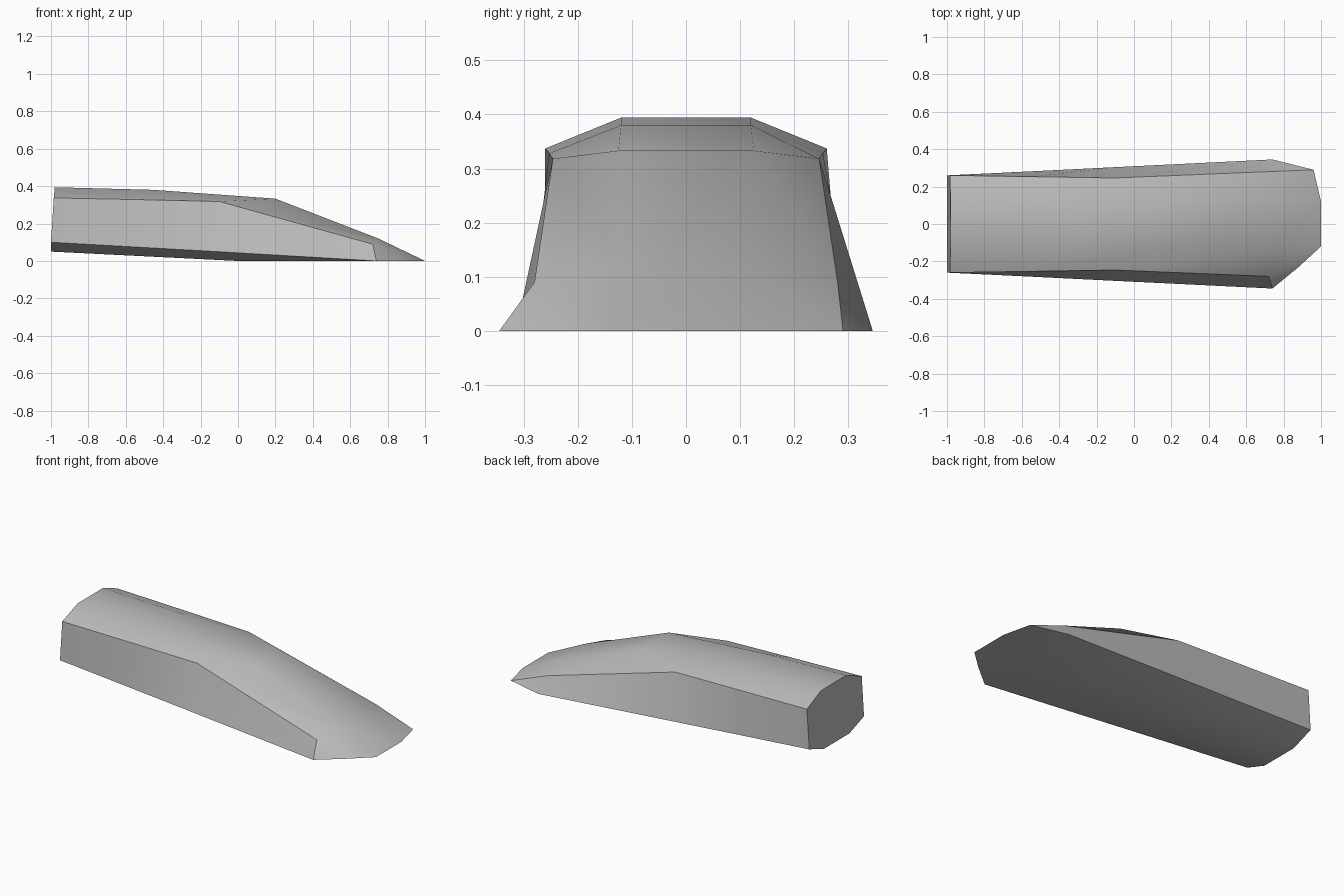
import bpy, bmesh, math

cube = bpy.data.objects.get("Cube")
if cube:
    bpy.data.objects.remove(cube)

# Plain grey material
grey = bpy.data.materials.new("plain grey")
grey.use_nodes = True
grey.diffuse_color = (0.5, 0.5, 0.5, 1)
grey.node_tree.nodes["Principled BSDF"].inputs["Base Color"].default_value = (0.5, 0.5, 0.5, 1)

# Lengthwise rails of one half, from the blunt end to the tip
top = [(-0.98, 0.12, 0.394), (-0.45, 0.12, 0.38), (0.2, 0.125, 0.333),
       (0.75, 0.125, 0.12), (1, 0.12, 0)]
shoulder = [(-0.985, 0.26, 0.337), (-0.54, 0.253, 0.328), (-0.1, 0.246, 0.318),
            (0.72, 0.28, 0.09), (0.96, 0.29, 0)]
lower = [(-1, 0.26, 0.1), (-0.54, 0.282, 0.074), (-0.1, 0.304, 0.049),
         (0.74, 0.345, 0), (0.96, 0.29, 0)]
bottom = [(-1, 0.12, 0.05), (-0.5, 0.12, 0.025), (0, 0.12, 0),
          (0.74, 0.12, 0), (1, 0.12, 0)]
half = [top, shoulder, lower, bottom]


def mirrored(rail):
    """Copy a rail to the front side, where the tip is cut straight."""
    out = [(x, -y, z) for x, y, z in rail]
    if rail in (shoulder, lower):
        out[-1] = (0.88, -0.23, 0)
    return out


rails = half + [mirrored(r) for r in reversed(half)]

# Loft the rails into a closed tapered body
bm = bmesh.new()
grid = [[bm.verts.new(p) for p in rail] for rail in rails]
for i, rail in enumerate(grid):
    after = grid[(i + 1) % len(grid)]
    for j in range(len(rail) - 1):
        bm.faces.new((rail[j], rail[j + 1], after[j + 1], after[j]))
bm.faces.new([rail[0] for rail in grid])
bmesh.ops.remove_doubles(bm, verts=bm.verts[:], dist=0.001)
bmesh.ops.recalc_face_normals(bm, faces=bm.faces[:])

mesh = bpy.data.meshes.new("tapered_body")
bm.to_mesh(mesh)
bm.free()
mesh.materials.append(grey)
body = bpy.data.objects.new("tapered_body", mesh)
bpy.context.collection.objects.link(body)

# Smooth shading with the strong edges kept crisp
bpy.ops.object.select_all(action="DESELECT")
body.select_set(True)
bpy.context.view_layer.objects.active = body
bpy.ops.object.shade_smooth_by_angle(angle=math.radians(30))
